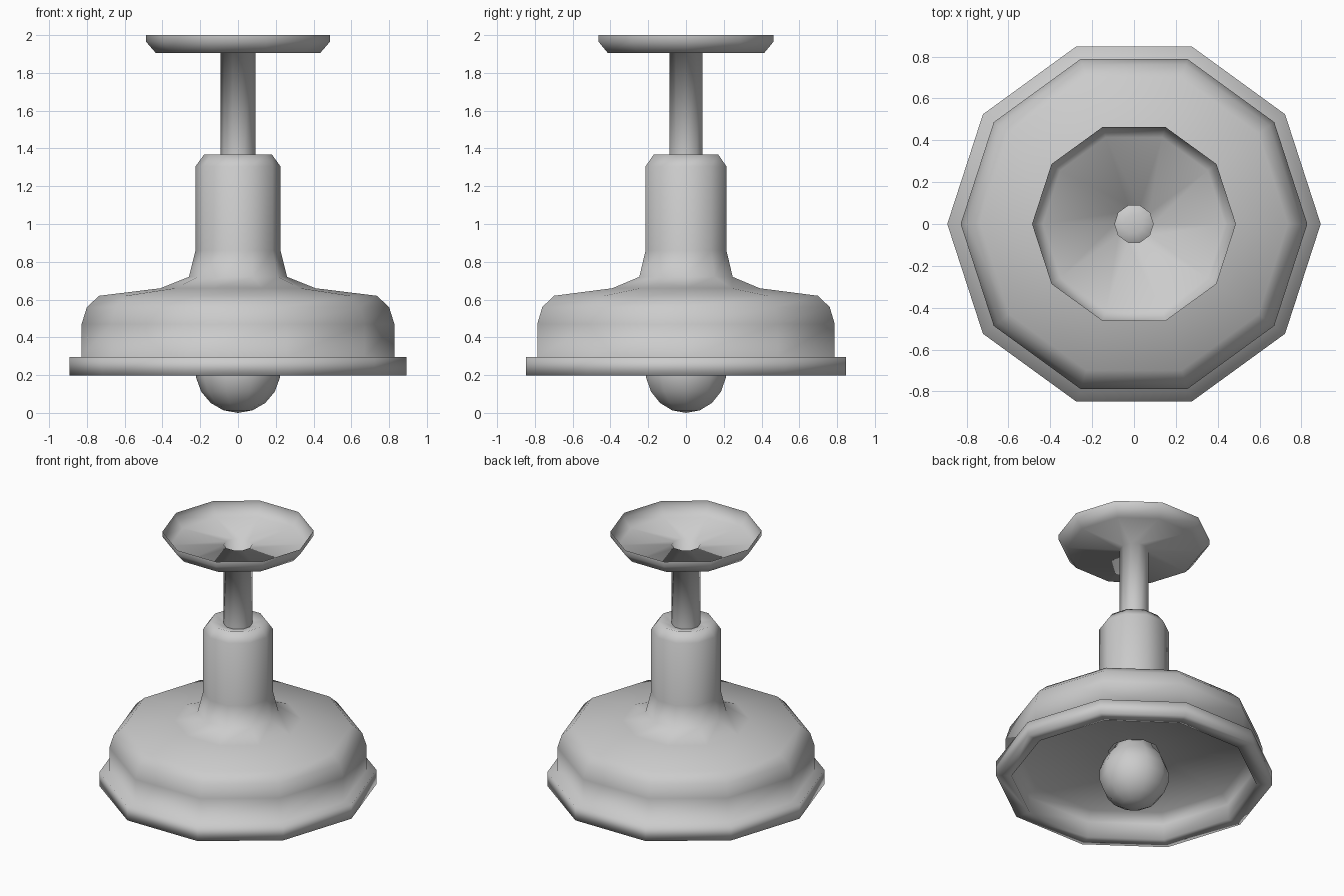
import bpy, bmesh, math

if "Cube" in bpy.data.objects:
    bpy.data.objects.remove(bpy.data.objects["Cube"])

SIDES = 10


def lathe(name, profile):
    """Revolve (radius, z) points about z; a radius of 0 makes a pole."""
    bm = bmesh.new()
    rings = []
    for r, z in profile:
        if r == 0:
            rings.append([bm.verts.new((0, 0, z))] * SIDES)
        else:
            rings.append([bm.verts.new((r * math.cos(math.tau * i / SIDES),
                                        r * math.sin(math.tau * i / SIDES), z))
                          for i in range(SIDES)])
    for a, b in zip(rings, rings[1:]):
        for i in range(SIDES):
            j = (i + 1) % SIDES
            corners = list(dict.fromkeys((a[i], a[j], b[j], b[i])))
            bm.faces.new(corners).smooth = True
    mesh = bpy.data.meshes.new(name)
    bm.to_mesh(mesh)
    bm.free()
    obj = bpy.data.objects.new(name, mesh)
    bpy.context.collection.objects.link(obj)
    return obj


# Shade: hollow underside, rim, drum, shoulder and neck closing onto the rod
lathe("lamp_shade", [
    (0.165, 0.405), (0.74, 0.37), (0.79, 0.31), (0.79, 0.197), (0.892, 0.197),
    (0.892, 0.297), (0.828, 0.297), (0.828, 0.47), (0.80, 0.56), (0.735, 0.62),
    (0.41, 0.66), (0.26, 0.72), (0.225, 0.86), (0.225, 1.305), (0.18, 1.367),
    (0.092, 1.345)])

# Rod and ceiling canopy: an open tube widening into a shallow open dish
lathe("rod_and_canopy", [
    (0.092, 1.345), (0.092, 1.905), (0.435, 1.905), (0.487, 1.965), (0.487, 2.0)])

# Bulb: round ball with a short neck entering the underside
R = 0.225
ball = [(R * math.sin(math.radians(t)), R - R * math.cos(math.radians(t)))
        for t in range(20, 141, 20)]
lathe("bulb", [(0, 0)] + ball + [(0.12, 0.45), (0.045, 0.47), (0, 0.47)])
